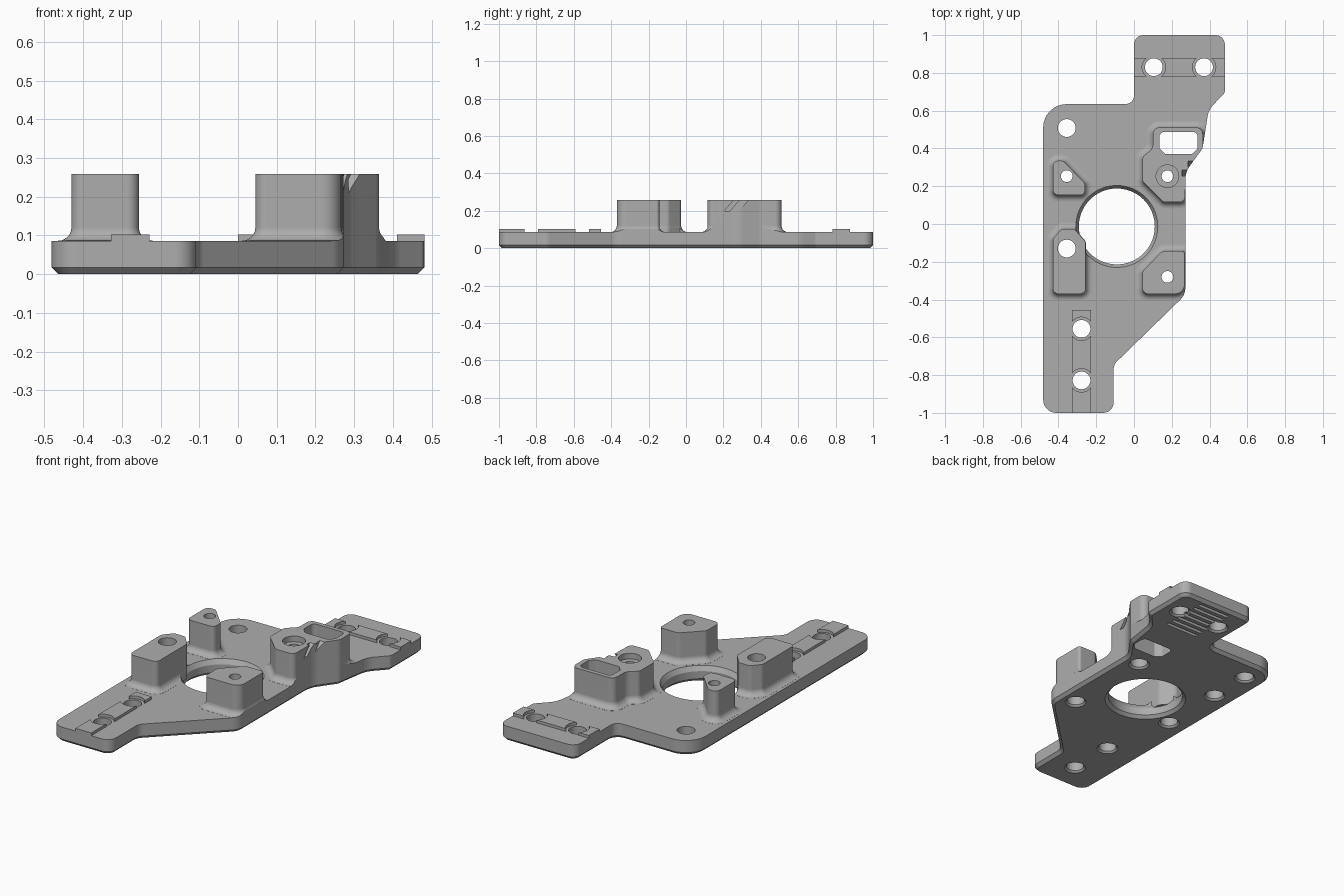
import bpy, bmesh, math
from mathutils import Vector

if "Cube" in bpy.data.objects:
    bpy.data.objects.remove(bpy.data.objects["Cube"])

TOP, BOSS, RAIL = 0.086, 0.258, 0.102


def rounded(corners, n=8):
    """Counter-clockwise polygon of (x, y, radius) corners -> points."""
    pts = []
    for i, (x, y, r) in enumerate(corners):
        p = Vector((x, y))
        a = Vector(corners[i - 1][:2])
        b = Vector(corners[(i + 1) % len(corners)][:2])
        d1, d2 = (a - p).normalized(), (b - p).normalized()
        half = d1.angle(d2) / 2
        c = p + (d1 + d2).normalized() * r / math.sin(half)
        t = r / math.tan(half)
        v1, v2 = p + d1 * t - c, p + d2 * t - c
        sweep = math.pi - 2 * half
        for k in range(n + 1):
            f = k / n
            v = (v1 * math.sin((1 - f) * sweep) + v2 * math.sin(f * sweep)) / math.sin(sweep)
            pts.append(c + v)
    return pts


def offset(pts, d):
    out = []
    for i, p in enumerate(pts):
        e1 = (p - pts[i - 1]).normalized()
        e2 = (pts[(i + 1) % len(pts)] - p).normalized()
        n1, n2 = Vector((e1.y, -e1.x)), Vector((e2.y, -e2.x))
        m = (n1 + n2).normalized()
        out.append(p + m * d / max(m.dot(n1), 0.3))
    return out


def loft(name, rings):
    """Closed solid through rings given as (2D points, z)."""
    bm = bmesh.new()
    loops = [[bm.verts.new((p[0], p[1], z)) for p in pts] for pts, z in rings]
    n = len(loops[0])
    for lo, hi in zip(loops, loops[1:]):
        for i in range(n):
            j = (i + 1) % n
            bm.faces.new((lo[i], lo[j], hi[j], hi[i]))
    bm.faces.new(loops[0][::-1])
    bm.faces.new(loops[-1])
    me = bpy.data.meshes.new(name)
    bm.to_mesh(me)
    bm.free()
    ob = bpy.data.objects.new(name, me)
    bpy.context.collection.objects.link(ob)
    return ob


def lathe(name, x, y, profile, n=40):
    ring = lambda r: [(x + r * math.cos(2 * math.pi * k / n), y + r * math.sin(2 * math.pi * k / n)) for k in range(n)]
    return loft(name, [(ring(r), z) for r, z in profile])


def box(name, x0, x1, y0, y1, z0, z1, shear=0):
    s = lambda z: [(x0, y0 + shear * (z - BOSS)), (x1, y0 + shear * (z - BOSS)),
                   (x1, y1 + shear * (z - BOSS)), (x0, y1 + shear * (z - BOSS))]
    return loft(name, [(s(z0), z0), (s(z1), z1)])


def volume(me):
    bm = bmesh.new()
    bm.from_mesh(me)
    v = abs(bm.calc_volume())
    bm.free()
    return v


def combine(ob, other, op):
    """Boolean that falls back to another solver if the result is not sensible."""
    old = volume(ob.data)
    low, high = {'UNION': (0.999, 2), 'DIFFERENCE': (0.5, 1.001), 'INTERSECT': (0.05, 1.001)}[op]
    for solver in ('MANIFOLD', 'EXACT', 'FLOAT'):
        m = ob.modifiers.new(op.lower(), 'BOOLEAN')
        m.operation, m.solver, m.object = op, solver, other
        bpy.context.view_layer.update()
        ev = ob.evaluated_get(bpy.context.evaluated_depsgraph_get())
        me = bpy.data.meshes.new_from_object(ev)
        ob.modifiers.remove(m)
        if len(me.polygons) and low * old <= volume(me) <= high * old:
            ob.data = me
            break
    bpy.data.objects.remove(other, do_unlink=True)


# Slab, trimmed to the outline later
plate = box("mounting_plate", -0.7, 0.7, -1.2, 1.2, -0.1, TOP)

# Raised rails, interrupted around the screw holes
rail_holes = [(-0.278, -0.555), (-0.278, -0.828), (0.105, 0.83), (0.371, 0.83)]
rails = [box("front_rail", -0.328, -0.228, -1.1, -0.455, 0.05, RAIL),
         box("back_rail", -0.02, 0.6, 0.782, 0.878, 0.05, RAIL)]
for i, (x, y) in enumerate(rail_holes):
    combine(rails[i // 2], lathe("rail_gap", x, y, [(0.062, 0), (0.062, 0.2)]), 'DIFFERENCE')
for r in rails:
    combine(plate, r, 'UNION')

# Bosses with a fillet at the foot
left_boss = rounded([(-0.43, -0.37, .03), (-0.256, -0.37, .03), (-0.256, -0.095, .03),
                     (-0.315, -0.026, .03), (-0.385, -0.026, .03), (-0.43, -0.08, .03)])
bosses = [
    left_boss,
    rounded([(-0.43, 0.153, .03), (-0.26, 0.153, .025), (-0.26, 0.215, .025),
             (-0.375, 0.335, .035), (-0.43, 0.335, .03)]),
    rounded([(0.045, -0.37, .03), (0.267, -0.37, .05), (0.267, -0.143, .015),
             (0.15, -0.143, .04), (0.045, -0.25, .03)]),
    rounded([(0.155, 0.116, .03), (0.271, 0.116, .03), (0.271, 0.2, .07), (0.364, 0.33, .03),
             (0.364, 0.511, .035), (0.1, 0.511, .035), (0.1, 0.40, .05), (0.045, 0.355, .03),
             (0.045, 0.225, .03)]),
]
R = 0.035
for shape in bosses:
    rings = [(offset(shape, R), 0.05), (offset(shape, R), TOP + 0.0005)]
    for k in range(1, 7):
        t = math.radians(90 - 15 * k)
        rings.append((offset(shape, R - R * math.cos(t)), TOP + R - R * math.sin(t)))
    rings.append((shape, BOSS))
    combine(plate, loft("boss", rings), 'UNION')

# Trim to the outline, with a chamfer round the bottom edge
outline = rounded([(-0.481, -1, .07), (-0.108, -1, .055), (-0.108, -0.745, .06), (0.272, -0.375, .09),
                   (0.272, 0.275, .12), (0.363, 0.40, .06), (0.395, 0.605, .12), (0.481, 0.695, .03),
                   (0.481, 1, .05), (0, 1, .05), (0, 0.635, .045), (-0.481, 0.635, .125)])
combine(plate, loft("outline_trim", [(offset(outline, -0.017), 0), (outline, 0.017), (outline, 0.4)]), 'INTERSECT')

# Large bore, leaving the left boss whole where it overhangs
bore = lathe("bore_cutter", -0.091, -0.013,
             [(0.228, -0.01), (0.201, 0.017), (0.201, 0.06), (0.217, TOP), (0.217, 0.13)], 72)
keep = offset(left_boss, 0.002)
combine(bore, loft("boss_keep", [(keep, 0.06), (keep, 0.4)]), 'DIFFERENCE')
combine(plate, bore, 'DIFFERENCE')

# Screw holes, chamfered underneath; narrow ones step down inside the boss
wide = [(0.067, -0.01), (0.047, 0.01), (0.047, 0.4)]
narrow = [(0.067, -0.01), (0.047, 0.01), (0.047, 0.06), (0.031, 0.061), (0.031, 0.4)]
sunk = narrow[:-1] + [(0.031, 0.225), (0.06, 0.2255), (0.06, 0.4)]
holes = [(x, y, wide) for x, y in rail_holes]
holes += [(-0.356, 0.508, wide), (-0.356, -0.13, wide), (-0.356, 0.253, narrow),
          (0.177, -0.28, narrow), (0.177, 0.253, sunk)]
for x, y, prof in holes:
    combine(plate, lathe("hole_cutter", x, y, prof), 'DIFFERENCE')

# Window slot through the back right boss
slot = rounded([(0.165, 0.37, .015), (0.307, 0.37, .015), (0.337, 0.40, .015),
                (0.337, 0.487, .025), (0.135, 0.487, .025), (0.135, 0.40, .015)], 5)
combine(plate, loft("slot_cutter", [(slot, -0.1), (slot, 0.4)]), 'DIFFERENCE')

# Two slanted notches in the boss edge
for x, y in ((0.255, 0.255), (0.285, 0.303)):
    combine(plate, box("notch_cutter", x, 0.5, y, y + 0.03, 0.2, 0.3, 0.85), 'DIFFERENCE')

# Row of grip grooves under the back tab
for k in range(7):
    y = 0.69 + 0.044 * k
    combine(plate, box("groove_cutter", 0.135, 0.34, y - 0.01, y + 0.01, -0.05, 0.02), 'DIFFERENCE')

# Colour and shading
grey = bpy.data.materials.new("plain_grey")
grey.diffuse_color = (0.42, 0.42, 0.42, 1)
grey.use_nodes = True
grey.node_tree.nodes["Principled BSDF"].inputs["Base Color"].default_value = grey.diffuse_color
plate.data.materials.clear()
plate.data.materials.append(grey)
for p in plate.data.polygons:
    p.material_index = 0
bpy.ops.object.select_all(action='DESELECT')
plate.select_set(True)
bpy.context.view_layer.objects.active = plate
bpy.ops.object.shade_smooth_by_angle(angle=math.radians(25))
wn = plate.modifiers.new("even_shading", 'WEIGHTED_NORMAL')
wn.keep_sharp = True
